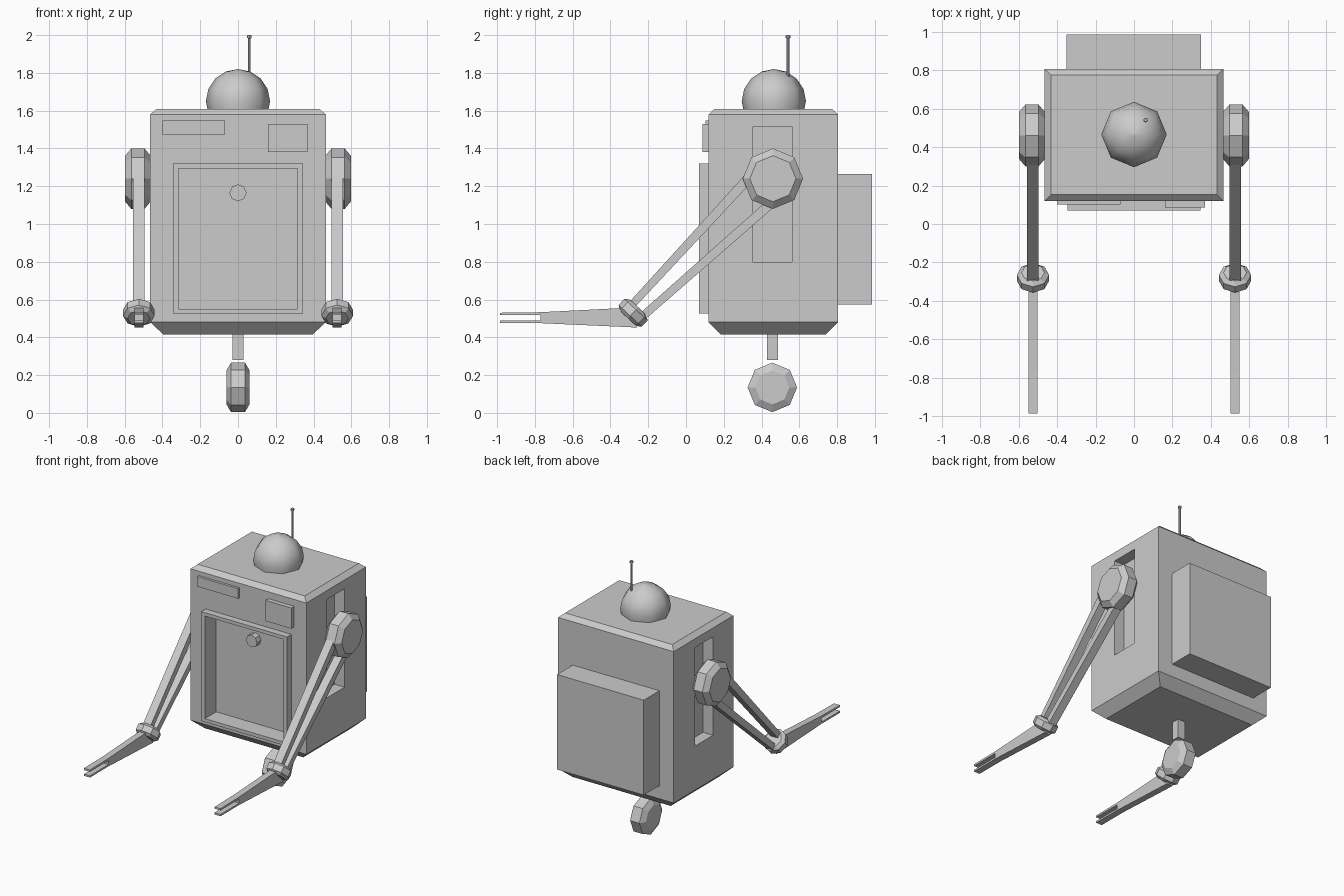
import bpy, bmesh, math
from mathutils import Matrix, Vector

if "Cube" in bpy.data.objects:
    bpy.data.objects.remove(bpy.data.objects["Cube"])


def finish(bm, name):
    bmesh.ops.recalc_face_normals(bm, faces=bm.faces)
    me = bpy.data.meshes.new(name)
    bm.to_mesh(me)
    bm.free()
    ob = bpy.data.objects.new(name, me)
    bpy.context.collection.objects.link(ob)
    return ob


def loft(name, rings, matrix=Matrix()):
    """Join equal-sized point rings and cap both ends."""
    bm = bmesh.new()
    vs = [[bm.verts.new(matrix @ Vector(p)) for p in r] for r in rings]
    n = len(vs[0])
    for a, b in zip(vs, vs[1:]):
        for i in range(n):
            bm.faces.new((a[i], a[(i + 1) % n], b[(i + 1) % n], b[i]))
    bm.faces.new(vs[0][::-1])
    bm.faces.new(vs[-1])
    return finish(bm, name)


def rect(x0, x1, y0, y1, z):
    return [(x0, y0, z), (x1, y0, z), (x1, y1, z), (x0, y1, z)]


def box(name, x, y, z):
    return loft(name, [rect(*x, *y, z[0]), rect(*x, *y, z[1])])


def disc(name, center, axis, profile, sides=8):
    """Stack of polygon rings (offset, radius) along an axis."""
    rings = [[(r * math.cos(i * math.tau / sides), r * math.sin(i * math.tau / sides), h)
              for i in range(sides)] for h, r in profile]
    rot = Vector(axis).to_track_quat('Z', 'Y').to_matrix().to_4x4()
    return loft(name, rings, Matrix.Translation(center) @ rot)


def plate(name, x, half, pts):
    """Side-view (y, z) outline given thickness in x."""
    return loft(name, [[(x + s * half, y, z) for y, z in pts] for s in (-1, 1)])


def cut(ob, cutter):
    mod = ob.modifiers.new("cut", 'BOOLEAN')
    mod.operation, mod.solver, mod.object = 'DIFFERENCE', 'EXACT', cutter
    bpy.context.view_layer.objects.active = ob
    bpy.ops.object.modifier_apply(modifier=mod.name)


# Body with chamfered top and bottom
body = loft("body", [rect(-.395, .395, .185, .74, .415), rect(-.465, .465, .12, .805, .48),
                     rect(-.465, .465, .12, .805, 1.58), rect(-.43, .43, .152, .773, 1.61)])
frame = box("door_frame", (-.345, .345), (.07, .125), (.525, 1.32))

# Door recess and side slots
door_cut = box("door_cutter", (-.315, .315), (0, .20), (.55, 1.295))
slots = [box("slot_cutter", (s * .54 - .155, s * .54 + .155), (.355, .56), (.80, 1.515))
         for s in (-1, 1)]
cut(frame, door_cut)
for c in [door_cut] + slots:
    cut(body, c)
    bpy.data.objects.remove(c)

# Front details and backpack
disc("door_knob", (0, .18, 1.165), (0, -1, 0), [(-.025, .045), (.025, .045)])
box("front_label_strip", (-.40, -.07), (.102, .125), (1.475, 1.548))
box("front_panel", (.16, .368), (.087, .125), (1.38, 1.53))
box("back_pack", (-.35, .347), (.80, .985), (.575, 1.265))

# Dome head
head = disc("dome_head", (0, .465, 1.65), (0, 0, 1),
            [(.17 * math.sin(math.radians(a)), .17 * math.cos(math.radians(a)))
             for a in (-22.5, 0, 22.5, 45, 67.5, 89)])
for p in head.data.polygons:
    p.use_smooth = len(p.vertices) == 4

# Antenna
disc("antenna", (.06, .54, 0), (0, 0, 1),
     [(1.74, .007), (1.983, .007), (1.985, .012), (1.997, .012), (2.0, .008)])

# Wheel and strut
box("wheel_strut", (-.029, .029), (.428, .486), (.28, .42))
disc("wheel", (0, .457, .135), (1, 0, 0),
     [(-.061, .09), (-.037, .131), (.037, .131), (.061, .09)])

# Arms: shoulder, two bars, elbow and forked hand on each side
hand = [(-.25, .51), (-.30, .557), (-.77, .533), (-.985, .53), (-.985, .517), (-.77, .517),
        (-.77, .488), (-.985, .488), (-.985, .475), (-.77, .475), (-.26, .452)]
for s, side in ((-1, "left"), (1, "right")):
    x = s * .525
    disc(side + "_shoulder", (s * .53, .46, 1.24), (1, 0, 0),
         [(-.067, .122), (-.035, .16), (.035, .16), (.067, .122)])
    plate(side + "_upper_bar", x, .03,
          [(.35, 1.302), (-.30, .587), (-.268, .562), (.385, 1.262)])
    plate(side + "_lower_bar", x, .03,
          [(.45, 1.142), (-.235, .535), (-.21, .50), (.48, 1.102)])
    disc(side + "_elbow", (x, -.28, .53), (0, .68, .73),
         [(-.04, .06), (-.022, .084), (.022, .084), (.04, .06)])
    plate(side + "_hand", x, .024, hand)
